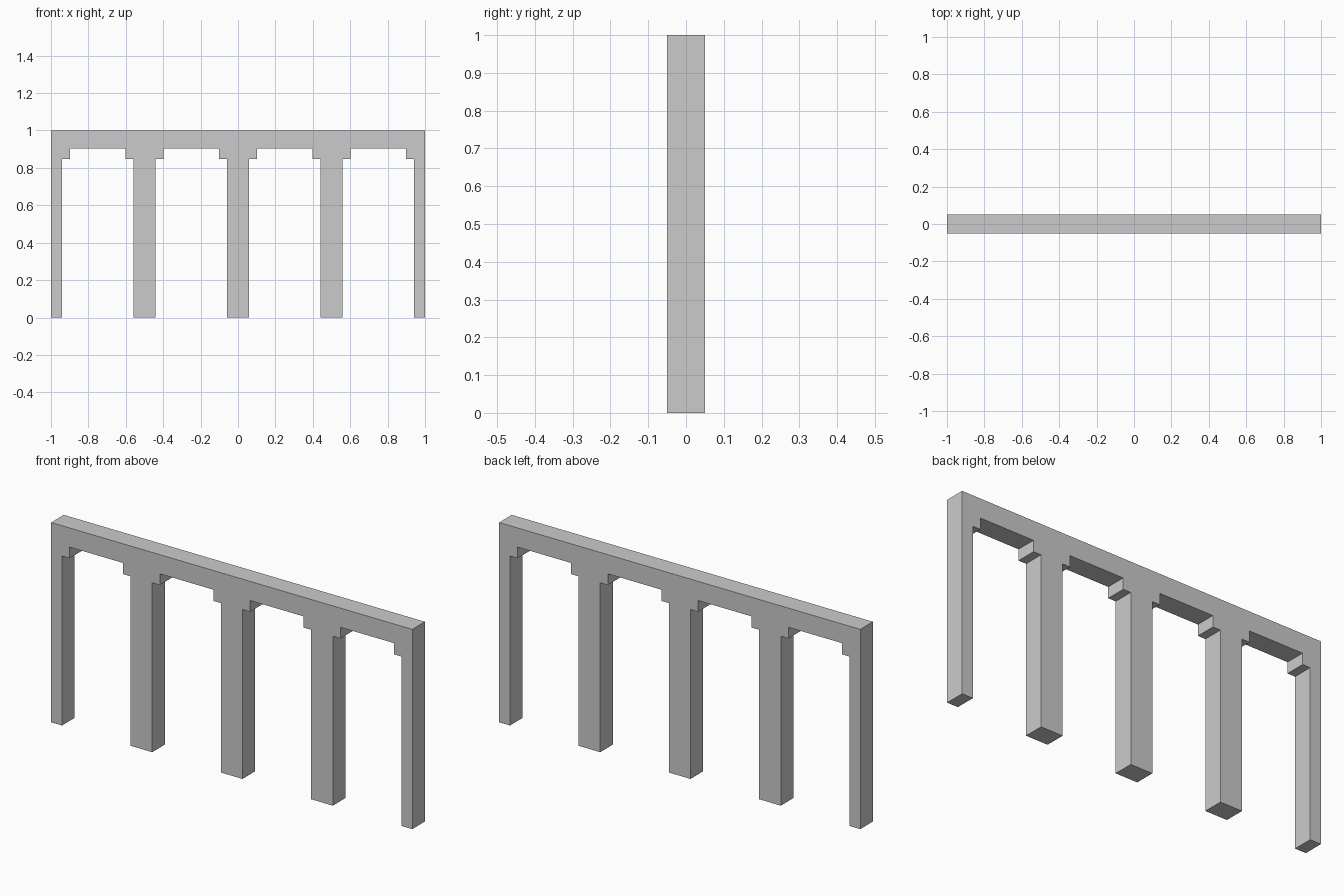
import bpy, bmesh

if "Cube" in bpy.data.objects:
    bpy.data.objects.remove(bpy.data.objects["Cube"])

DEPTH = 0.10
POST_HALF = 0.06       # half width of a post
CORBEL_HALF = 0.102    # half width of the stepped post head
CORBEL_Z, BEAM_Z, TOP_Z = 0.848, 0.904, 1.0

# Outline in x/z: top edge, then each opening from left to right
outline = [(1, TOP_Z), (-1, TOP_Z), (-1, 0)]
for i in range(4):
    left, right = -1 + 0.5 * i, -0.5 + 0.5 * i
    outline += [
        (left + POST_HALF, 0), (left + POST_HALF, CORBEL_Z),
        (left + CORBEL_HALF, CORBEL_Z), (left + CORBEL_HALF, BEAM_Z),
        (right - CORBEL_HALF, BEAM_Z), (right - CORBEL_HALF, CORBEL_Z),
        (right - POST_HALF, CORBEL_Z), (right - POST_HALF, 0),
    ]
outline.append((1, 0))

# Extrude the outline through the wall thickness
bm = bmesh.new()
face = bm.faces.new([bm.verts.new((x, -DEPTH / 2, z)) for x, z in outline])
extruded = bmesh.ops.extrude_face_region(bm, geom=[face], use_keep_orig=True)
bmesh.ops.translate(
    bm, vec=(0, DEPTH, 0),
    verts=[g for g in extruded["geom"] if isinstance(g, bmesh.types.BMVert)])
bmesh.ops.recalc_face_normals(bm, faces=bm.faces)

mesh = bpy.data.meshes.new("colonnade")
bm.to_mesh(mesh)
bm.free()
bpy.context.collection.objects.link(bpy.data.objects.new("colonnade", mesh))
